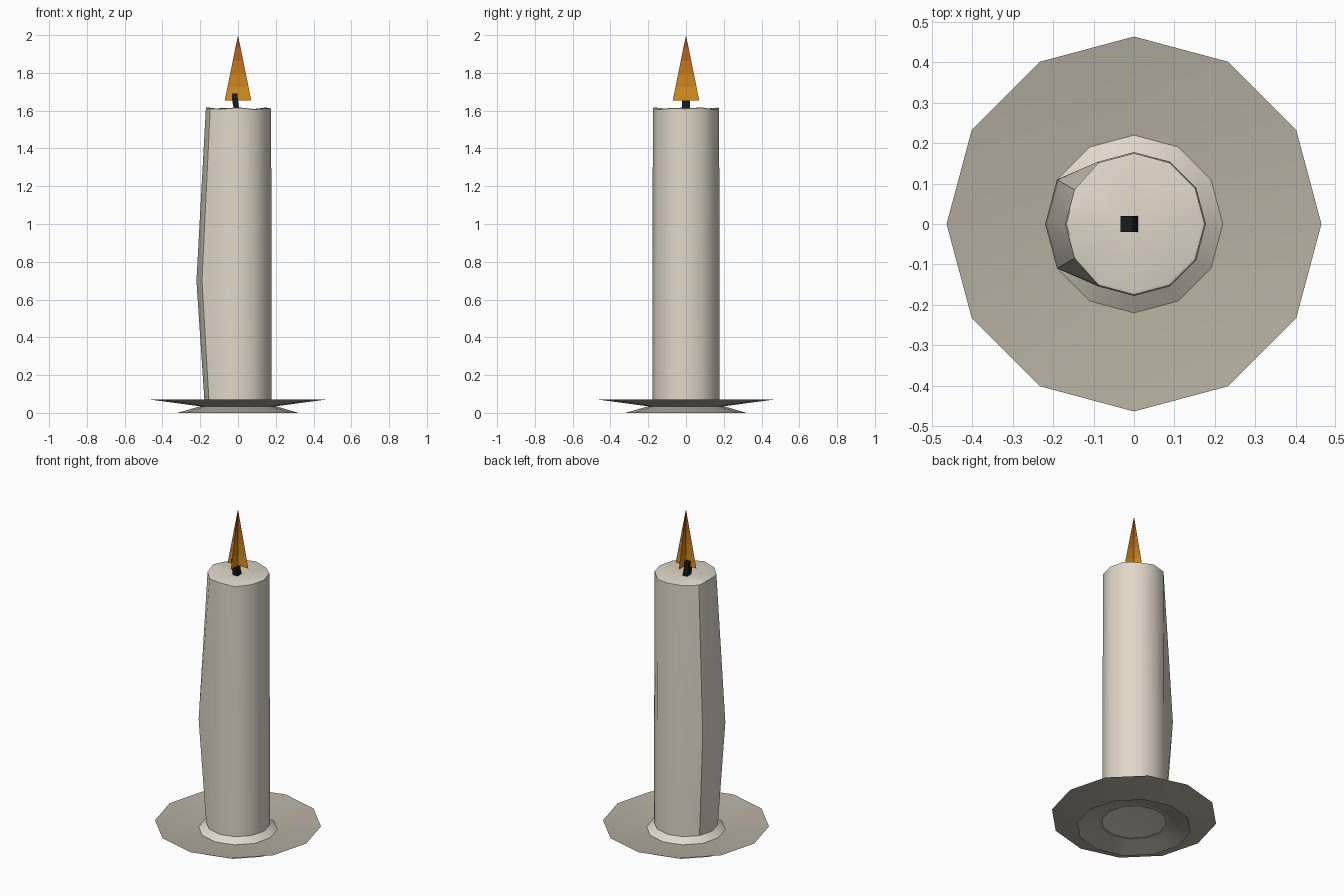
import bpy, math

if "Cube" in bpy.data.objects:
    bpy.data.objects.remove(bpy.data.objects["Cube"])

SIDES = 12


def material(name, rgb):
    m = bpy.data.materials.new(name)
    m.diffuse_color = (*rgb, 1)
    m.use_nodes = True
    m.node_tree.nodes["Principled BSDF"].inputs["Base Color"].default_value = m.diffuse_color
    return m


def build(name, verts, faces, mats, smooth=True):
    me = bpy.data.meshes.new(name)
    me.from_pydata(verts, [], faces)
    for m in mats:
        me.materials.append(m)
    ob = bpy.data.objects.new(name, me)
    bpy.context.collection.objects.link(ob)
    if smooth:
        bpy.ops.object.select_all(action='DESELECT')
        ob.select_set(True)
        bpy.context.view_layer.objects.active = ob
        bpy.ops.object.shade_smooth_by_angle(angle=math.radians(40))
    return ob


def lathe(name, profile, mat, adjust=None, bottom=False, top_z=None):
    """Revolve (radius, z) points; adjust(ring, side, r, z) may deform them."""
    verts, faces = [], []
    for k, (r, z) in enumerate(profile):
        for i in range(SIDES):
            rr, zz = adjust(k, i, r, z) if adjust else (r, z)
            a = math.tau * i / SIDES
            verts.append((rr * math.cos(a), rr * math.sin(a), zz))
    for k in range(len(profile) - 1):
        for i in range(SIDES):
            j = (i + 1) % SIDES
            a, b = k * SIDES, (k + 1) * SIDES
            faces.append((a + i, a + j, b + j, b + i))
    if bottom:
        faces.append(tuple(reversed(range(SIDES))))
    if top_z is not None:
        last = (len(profile) - 1) * SIDES
        verts.append((0, 0, top_z))
        faces += [(last + i, last + (i + 1) % SIDES, len(verts) - 1) for i in range(SIDES)]
    return build(name, verts, faces, [mat])


wax = material("wax", (0.75, 0.69, 0.58))
clay = material("clay", (0.47, 0.43, 0.35))
char = material("char", (0.01, 0.01, 0.01))

# Holder: shallow dish on a flared hollow foot
lathe("dish", [(0.464, 0.07), (0.2, 0.035), (0.18, 0.035)], clay)
lathe("foot", [(0.32, 0.0), (0.2, 0.035)], clay)


# Candle: flared base, run of wax bulging on the -x side, uneven rim, shallow pool
def wax_shape(k, i, r, z):
    if k == 3 and i in (5, 6, 7):
        r = 0.22
    if k == 4 and i in (5, 6, 7):
        r = 0.17
    if k in (4, 5):
        z += 0.005 * math.sin(i * 2.3)
    return r, z


lathe("candle", [(0.17, 0.045), (0.22, 0.04), (0.178, 0.07), (0.178, 0.7),
                 (0.175, 1.61), (0.167, 1.613)],
      wax, wax_shape, bottom=True, top_z=1.597)

# Wick: square strand leaning to -x
path = [(-0.004, 1.59), (-0.015, 1.65), (-0.018, 1.69)]
wv = [(x + sx * 0.015, sy * 0.02, z) for x, z in path
      for sx, sy in ((-1, -1), (1, -1), (1, 1), (-1, 1))]
wf = [(3, 2, 1, 0), (8, 9, 10, 11)]
for k in (0, 4):
    wf += [(k + i, k + (i + 1) % 4, k + 4 + (i + 1) % 4, k + 4 + i) for i in range(4)]
build("wick", wv, wf, [char], smooth=False)

# Flame: two crossed triangles, banded from orange to red
BANDS = 5
bands = []
for k in range(BANDS):
    t = k / (BANDS - 1)
    bands.append(material(f"flame_{k}", (0.70 - 0.26 * t, 0.29 - 0.22 * t, 0.012)))
for name, dx, dy in (("flame_wide", 1, 0), ("flame_deep", 0, 1)):
    fv = []
    for k in range(BANDS):
        t = k / BANDS
        w = 0.07 * (1 - t)
        z = 1.655 + 0.345 * t
        fv += [(-w * dx, -w * dy, z), (w * dx, w * dy, z)]
    fv.append((0, 0, 2.0))
    ff = [(2 * k, 2 * k + 1, 2 * k + 3, 2 * k + 2) for k in range(BANDS - 1)]
    ff.append((2 * BANDS - 2, 2 * BANDS - 1, 2 * BANDS))
    flame = build(name, fv, ff, bands, smooth=False)
    for k, p in enumerate(flame.data.polygons):
        p.material_index = k
